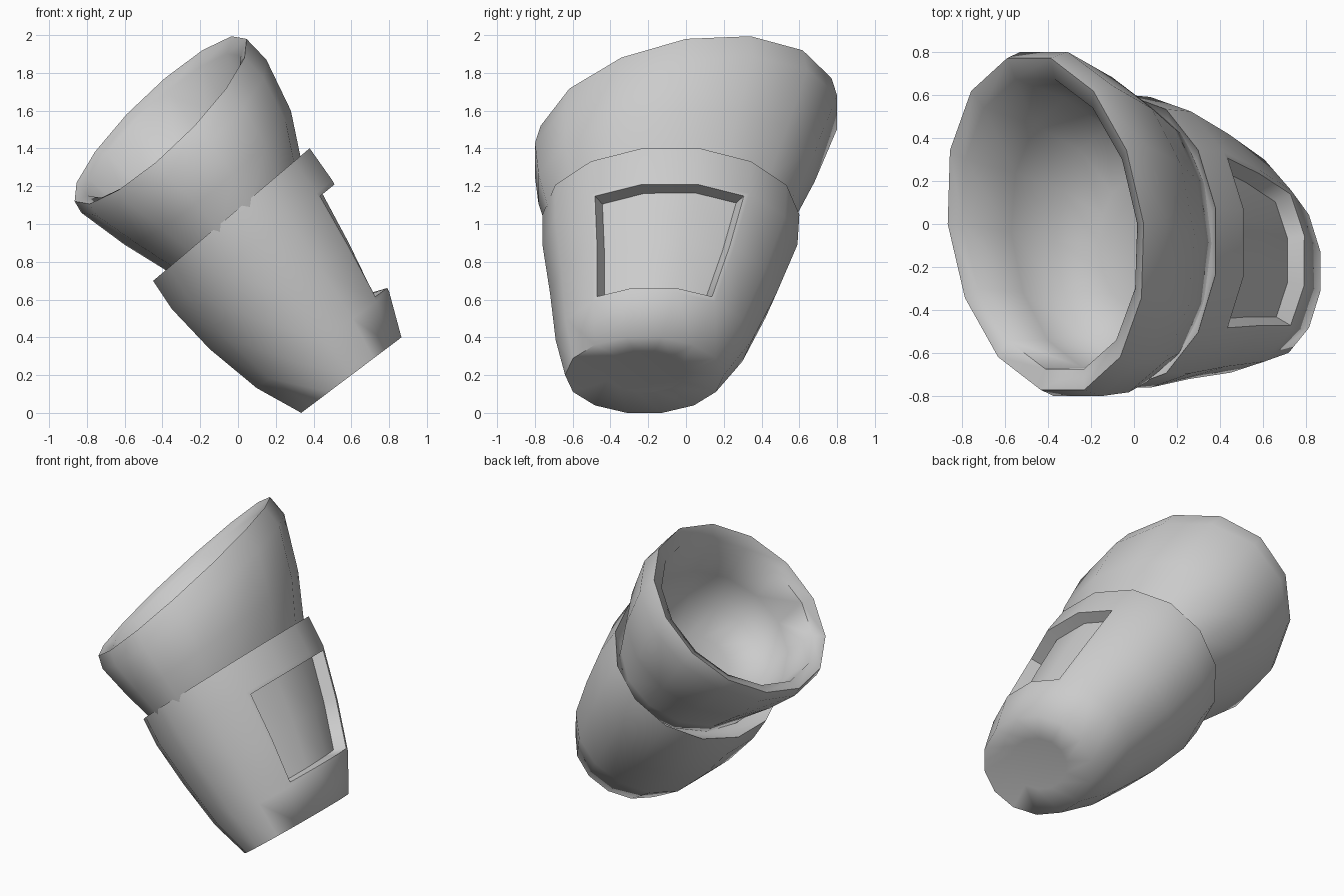
import bpy, bmesh, math
from mathutils import Vector

cube = bpy.data.objects.get("Cube")
if cube:
    bpy.data.objects.remove(cube, do_unlink=True)

SIDES = 14

grey = bpy.data.materials.new("plain grey")
grey.use_nodes = True
grey.diffuse_color = (0.6, 0.6, 0.6, 1)
grey.node_tree.nodes["Principled BSDF"].inputs["Base Color"].default_value = (0.6, 0.6, 0.6, 1)


def loft(name, rings, phase, recess=None):
    """Skin tilted ellipses (centre, half axis u, half axis v), cap both ends."""
    bm = bmesh.new()
    loops = []
    for c, u, v in rings:
        loop = []
        for i in range(SIDES):
            a = (i + phase) * math.tau / SIDES
            p = Vector(c) + Vector(u) * math.cos(a) + Vector(v) * math.sin(a)
            loop.append(bm.verts.new(p))
        loops.append(loop)
    grid = []
    for lo, hi in zip(loops, loops[1:]):
        grid.append([bm.faces.new((lo[i], lo[(i + 1) % SIDES], hi[(i + 1) % SIDES], hi[i]))
                     for i in range(SIDES)])
    for end in (loops[0], loops[-1]):
        bm.faces.new(end)
    bmesh.ops.recalc_face_normals(bm, faces=bm.faces[:])
    # Sunken panel over a block of rows and columns
    if recess:
        rows, cols = recess
        picked = [grid[r][c] for r in rows for c in cols]
        bmesh.ops.inset_region(bm, faces=picked, thickness=0.025, depth=0, use_even_offset=True)
        bmesh.ops.inset_region(bm, faces=picked, thickness=0.01, depth=-0.08, use_even_offset=True)
    mesh = bpy.data.meshes.new(name)
    bm.to_mesh(mesh)
    bm.free()
    mesh.materials.append(grey)
    ob = bpy.data.objects.new(name, mesh)
    bpy.context.collection.objects.link(ob)
    bpy.ops.object.select_all(action='DESELECT')
    ob.select_set(True)
    bpy.context.view_layer.objects.active = ob
    bpy.ops.object.shade_smooth_by_angle(angle=math.radians(78))
    return ob


# Flared upper cuff: outer wall, rounded lip, then the hollow bowl
loft("upper_cuff", [
    ((0.02, -0.09, 0.98), (0.34, 0, 0.28), (0, 0.64, 0.02)),
    ((-0.03, -0.08, 1.06), (0.36, 0, 0.3), (-0.01, 0.67, 0.03)),
    ((-0.16, -0.05, 1.245), (0.44, 0, 0.355), (-0.04, 0.75, 0.06)),
    ((-0.34, 0, 1.465), (0.49, 0, 0.405), (-0.08, 0.82, 0.13)),
    ((-0.41, 0, 1.55), (0.455, 0, 0.43), (-0.08, 0.79, 0.13)),
    ((-0.39, 0, 1.52), (0.405, 0, 0.37), (-0.07, 0.69, 0.11)),
    ((-0.2, -0.04, 1.28), (0.37, 0, 0.31), (-0.04, 0.64, 0.06)),
    ((-0.06, -0.08, 1.09), (0.3, 0, 0.25), (0, 0.54, 0.03)),
    ((0.0, -0.09, 1.01), (0.16, 0, 0.13), (0, 0.3, 0.01)),
], 0)

# Tapered lower body: inner lip, rim, wall, rounded end; panel on the +x side
loft("lower_body", [
    ((0.02, -0.08, 0.98), (0.35, 0, 0.29), (0, 0.6, 0)),
    ((-0.035, -0.08, 1.05), (0.425, 0, 0.36), (0, 0.68, 0)),
    ((0.075, -0.085, 0.89), (0.435, 0, 0.35), (0, 0.675, 0)),
    ((0.255, -0.12, 0.635), (0.415, 0, 0.305), (0, 0.6, 0)),
    ((0.45, -0.17, 0.385), (0.36, 0, 0.26), (0, 0.52, 0)),
    ((0.6, -0.22, 0.2), (0.272, 0, 0.205), (0, 0.42, 0)),
    ((0.595, -0.22, 0.215), (0.14, 0, 0.105), (0, 0.22, 0)),
], 0.5, recess=((2, 3), (SIDES - 2, SIDES - 1, 0)))
